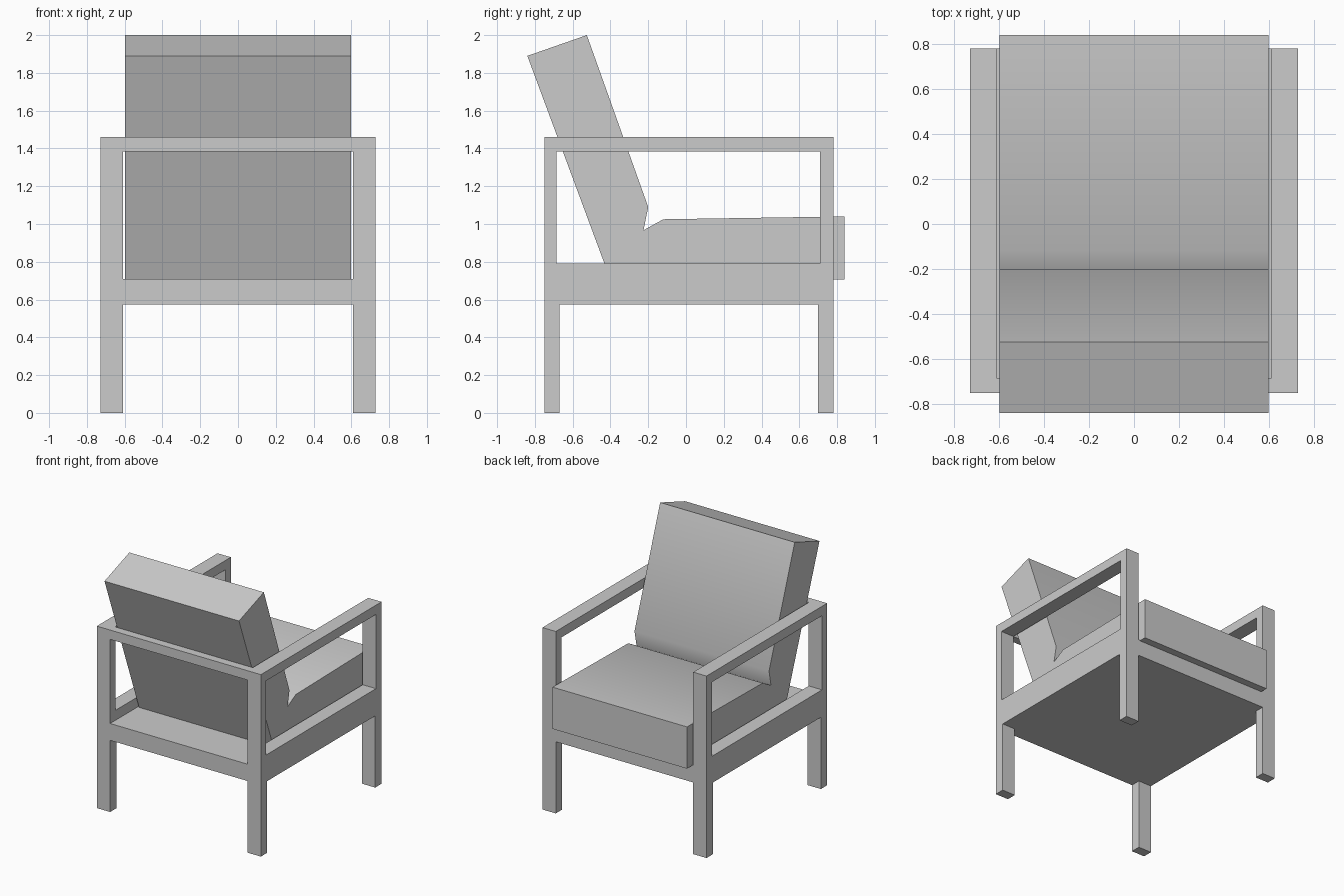
import bpy
import bmesh
from math import radians

if "Cube" in bpy.data.objects:
    bpy.data.objects.remove(bpy.data.objects["Cube"])


def extrude_profile(name, loops, half_width, x=0.0):
    """Fill side-view (y, z) loops and extrude them along x; inner loops become holes."""
    curve = bpy.data.curves.new(name, 'CURVE')
    curve.dimensions = '2D'
    curve.fill_mode = 'BOTH'
    curve.extrude = half_width
    for loop in loops:
        spline = curve.splines.new('POLY')
        spline.points.add(len(loop) - 1)
        for point, (y, z) in zip(spline.points, loop):
            point.co = (y, z, 0, 1)
        spline.use_cyclic_u = True
    obj = bpy.data.objects.new(name, curve)
    bpy.context.collection.objects.link(obj)
    obj.rotation_euler = (radians(90), 0, radians(90))
    obj.location.x = x
    bpy.ops.object.select_all(action='DESELECT')
    obj.select_set(True)
    bpy.context.view_layer.objects.active = obj
    bpy.ops.object.convert(target='MESH')
    obj = bpy.context.object
    obj.name = name
    # weld caps to walls
    bm = bmesh.new()
    bm.from_mesh(obj.data)
    bmesh.ops.remove_doubles(bm, verts=bm.verts, dist=1e-4)
    bmesh.ops.recalc_face_normals(bm, faces=bm.faces)
    for face in bm.faces:
        face.smooth = False
    bm.to_mesh(obj.data)
    bm.free()
    return obj


def rect(y0, y1, z0, z1):
    return [(y0, z0), (y1, z0), (y1, z1), (y0, z1)]


# Side frames: two legs, seat rail and armrest around an open window
frame_outline = [(-0.75, 0), (-0.67, 0), (-0.67, 0.575), (0.70, 0.575),
                 (0.70, 0), (0.78, 0), (0.78, 1.46), (-0.75, 1.46)]
window = rect(-0.685, 0.71, 0.79, 1.385)
for side, label in ((-1, "left"), (1, "right")):
    extrude_profile(f"{label}_side_frame", [frame_outline, window], 0.059, side * 0.669)

# Seat platform and rear top rail between the frames
extrude_profile("seat_platform", [rect(-0.75, 0.78, 0.575, 0.71)], 0.61)
extrude_profile("back_top_rail", [rect(-0.75, -0.685, 1.385, 1.46)], 0.61)

# One-piece seat and reclined back cushion with a crease where they meet
cushion_profile = [(-0.40, 0.705), (0.84, 0.705), (0.84, 1.04), (-0.12, 1.025),
                   (-0.225, 0.967), (-0.20, 1.09), (-0.525, 2.0), (-0.84, 1.89)]
cushion = extrude_profile("seat_and_back_cushion", [cushion_profile], 0.597)
bpy.ops.object.shade_smooth_by_angle(angle=radians(35))
